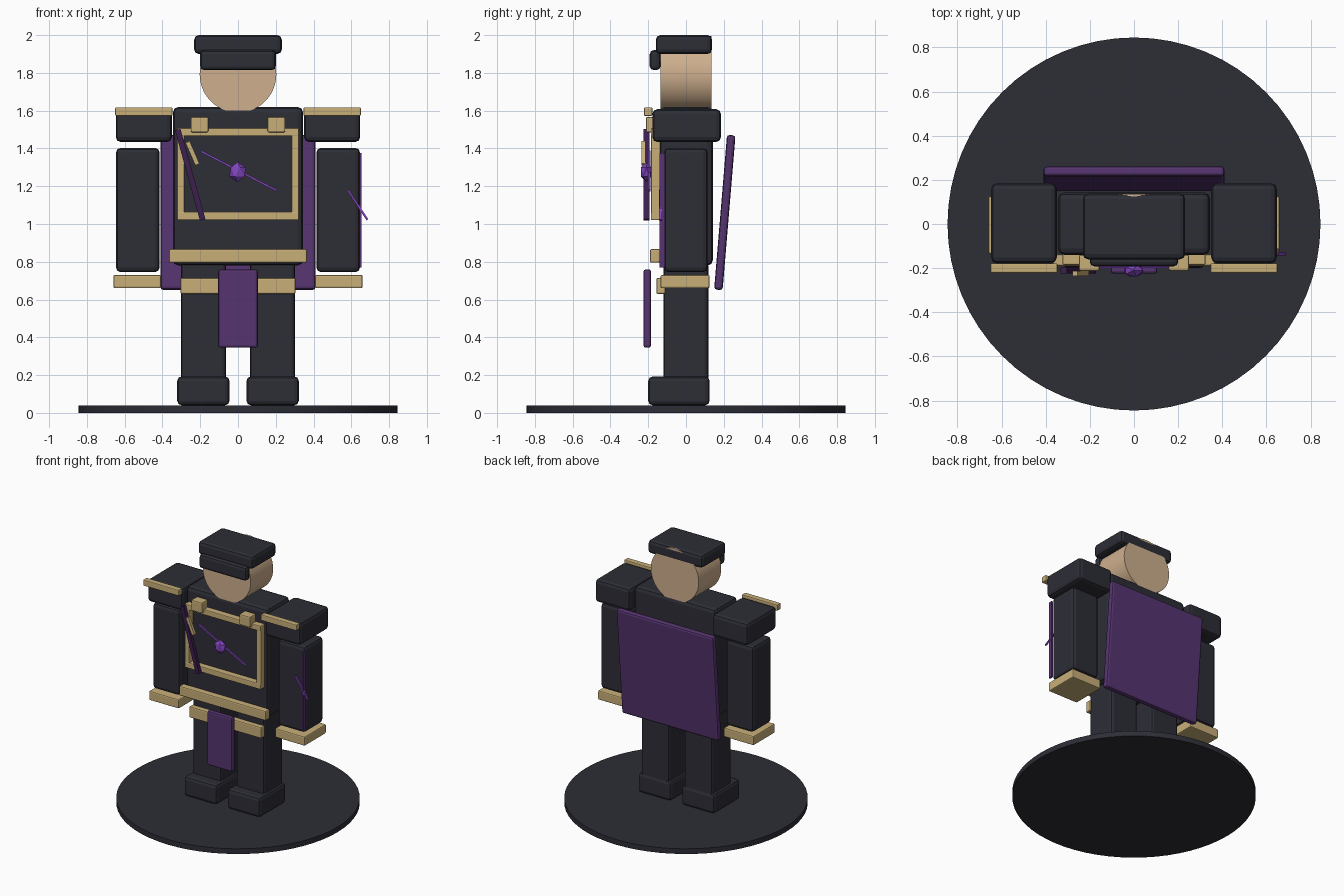
import bpy
import math
from mathutils import Vector

if "Cube" in bpy.data.objects:
    bpy.data.objects.remove(bpy.data.objects["Cube"])


def material(name, rgb):
    m = bpy.data.materials.new(name)
    m.diffuse_color = (*rgb, 1)
    m.use_nodes = True
    m.node_tree.nodes["Principled BSDF"].inputs["Base Color"].default_value = m.diffuse_color
    return m


DARK = material("charcoal", (0.026, 0.027, 0.037))
GOLD = material("pale_gold", (0.58, 0.43, 0.19))
SKIN = material("skin", (0.62, 0.43, 0.27))
PURPLE = material("cloth_purple", (0.092, 0.034, 0.16))
PLUM = material("dark_plum", (0.045, 0.013, 0.075))
VIOLET = material("bright_violet", (0.22, 0.06, 0.51))


def finish(obj, name, mat, bevel=0.0, segments=2):
    obj.name = name
    obj.data.materials.append(mat)
    if bevel:
        mod = obj.modifiers.new("rounded_edges", 'BEVEL')
        mod.width = bevel
        mod.segments = segments
    return obj


def box(name, x, y, z, mat, bevel=0.0, rot=(0, 0, 0)):
    """Box from its (min, max) range on each axis."""
    centre = [(a + b) / 2 for a, b in (x, y, z)]
    bpy.ops.mesh.primitive_cube_add(size=1, location=centre)
    obj = bpy.context.object
    obj.scale = [b - a for a, b in (x, y, z)]
    bpy.ops.object.transform_apply(location=False, rotation=False, scale=True)
    obj.rotation_euler = rot
    return finish(obj, name, mat, bevel)


def bar(name, start, end, y, width, mat):
    """Slanted bar in the front plane between two (x, z) points."""
    a, b = Vector(start), Vector(end)
    mid, d = (a + b) / 2, b - a
    half = d.length / 2
    return box(name, (mid.x - width / 2, mid.x + width / 2), y,
               (mid.y - half, mid.y + half), mat, 0.0,
               (0, math.atan2(d.x, d.y), 0))


def cylinder(name, radius, depth, location, sides, mat, rot=(0, 0, 0)):
    bpy.ops.mesh.primitive_cylinder_add(vertices=sides, radius=radius, depth=depth,
                                        location=location, rotation=rot)
    bpy.ops.object.shade_smooth_by_angle(angle=math.radians(35))
    return finish(bpy.context.object, name, mat)


# Round stand
cylinder("stand", 0.845, 0.04, (0, 0, 0.02), 64, DARK)

# Head lying along the depth axis, with cap and brim
cylinder("head", 0.203, 0.272, (0, 0, 1.793), 48, SKIN, (math.pi / 2, 0, 0))
box("cap", (-0.232, 0.232), (-0.16, 0.138), (1.9, 2.0), DARK, 0.024)
box("cap_brim", (-0.2, 0.2), (-0.192, -0.135), (1.815, 1.92), DARK, 0.02)

# Torso and cape
box("torso", (-0.345, 0.345), (-0.14, 0.143), (0.78, 1.62), DARK, 0.03)
box("cape", (-0.41, 0.41), (0.183, 0.228), (0.65, 1.472), PURPLE, 0.015, (-0.083, 0, 0))

# Limbs on both sides
for side, s in (("left", -1), ("right", 1)):
    def span(a, b):
        return tuple(sorted((s * a, s * b)))
    box(side + "_leg", span(0.064, 0.302), (-0.12, 0.118), (0.1, 0.8), DARK, 0.02)
    box(side + "_boot", span(0.045, 0.322), (-0.2, 0.125), (0.04, 0.193), DARK, 0.024)
    box(side + "_arm", span(0.415, 0.646), (-0.117, 0.115), (0.745, 1.403), DARK, 0.025)
    box(side + "_cuff", span(0.407, 0.66), (-0.135, 0.125), (0.66, 0.73), GOLD, 0.008)
    box(side + "_shoulder_pad", span(0.35, 0.647), (-0.178, 0.185), (1.434, 1.608), DARK, 0.026)
    box(side + "_pad_trim", span(0.347, 0.65), (-0.222, -0.178), (1.572, 1.618), GOLD, 0.006)
    box(side + "_clasp", span(0.157, 0.25), (-0.212, -0.14), (1.485, 1.567), GOLD, 0.008)
    box(side + "_chest_frame", span(0.283, 0.323), (-0.185, -0.135), (1.02, 1.507), GOLD, 0.006)

# Chest frame rails, belt and hip band
box("chest_frame_top", (-0.323, 0.323), (-0.186, -0.135), (1.465, 1.508), GOLD, 0.006)
box("chest_frame_bottom", (-0.323, 0.323), (-0.186, -0.135), (1.02, 1.064), GOLD, 0.006)
box("belt", (-0.366, 0.366), (-0.19, -0.138), (0.795, 0.868), GOLD, 0.008)
box("hip_band", (-0.305, 0.305), (-0.157, -0.11), (0.63, 0.715), GOLD, 0.008)
box("tabard", (-0.105, 0.105), (-0.225, -0.185), (0.345, 0.76), PURPLE, 0.012)

# Chest decorations: strap, ornament, thin chain and gem
bar("chest_strap", (-0.319, 1.5), (-0.187, 1.022), (-0.224, -0.194), 0.03, PLUM)
bar("strap_ornament", (-0.267, 1.435), (-0.215, 1.315), (-0.236, -0.214), 0.024, GOLD)
bar("chest_chain", (-0.195, 1.385), (0.205, 1.177), (-0.2, -0.188), 0.011, VIOLET)
bpy.ops.mesh.primitive_ico_sphere_add(subdivisions=1, radius=1, location=(-0.002, -0.21, 1.275))
gem = bpy.context.object
gem.scale = (0.05, 0.034, 0.054)
finish(gem, "chest_gem", VIOLET)

# Thin piping and slash on one sleeve
box("sleeve_piping", (0.642, 0.654), (-0.14, -0.112), (0.77, 1.375), PURPLE)
bar("sleeve_slash", (0.582, 1.18), (0.685, 1.022), (-0.142, -0.128), 0.011, VIOLET)
